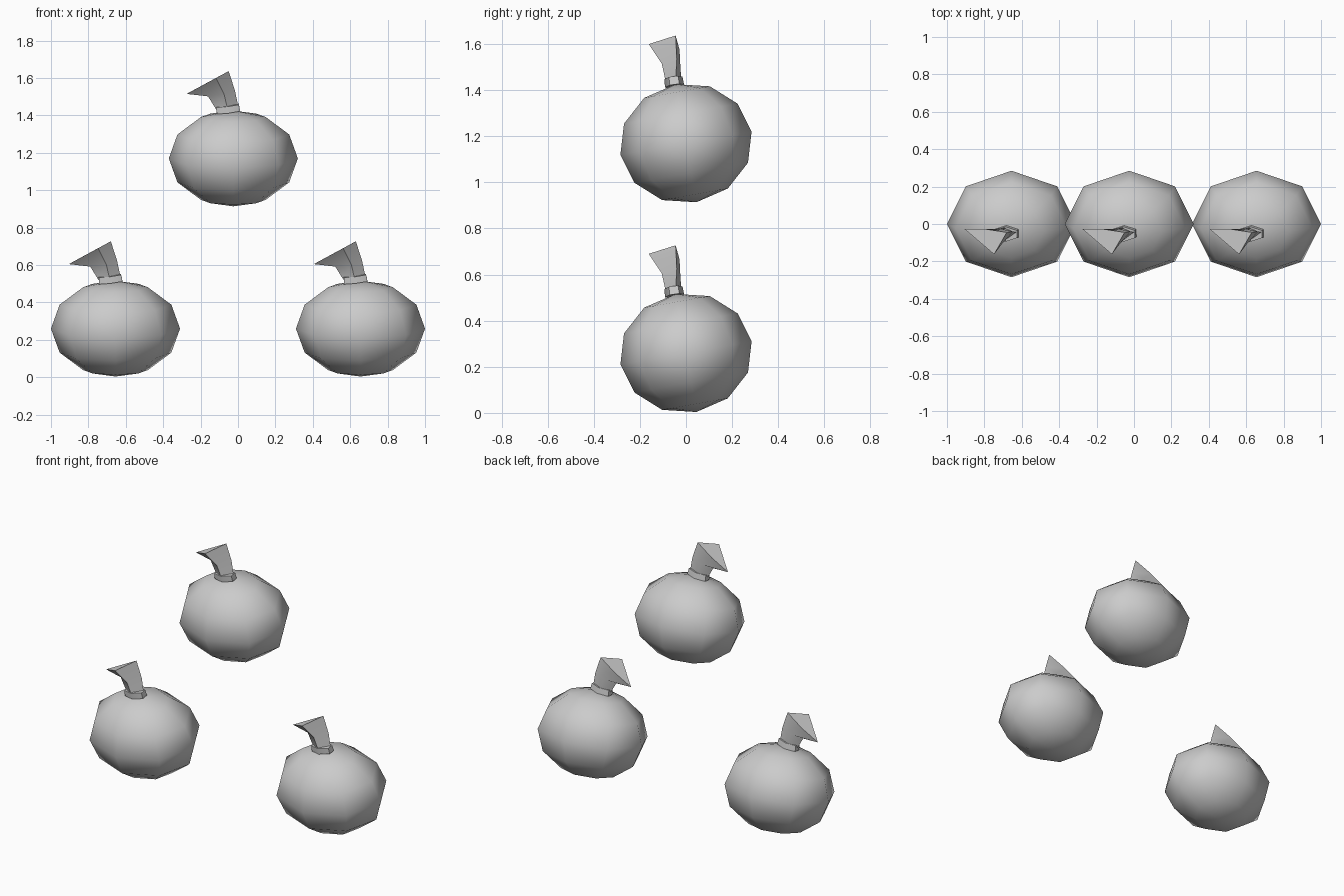
import bpy, bmesh, math
from mathutils import Matrix, Vector

if "Cube" in bpy.data.objects:
    bpy.data.objects.remove(bpy.data.objects["Cube"])


def new_object(name, bm, location, smooth=None):
    bmesh.ops.recalc_face_normals(bm, faces=bm.faces)
    mesh = bpy.data.meshes.new(name)
    bm.to_mesh(mesh)
    bm.free()
    ob = bpy.data.objects.new(name, mesh)
    bpy.context.collection.objects.link(ob)
    ob.location = location
    if smooth:
        bpy.ops.object.select_all(action='DESELECT')
        ob.select_set(True)
        bpy.context.view_layer.objects.active = ob
        bpy.ops.object.shade_smooth_by_angle(angle=math.radians(smooth))
    return ob


def make_body(location):
    # Squashed low-poly sphere leaning towards the front
    bm = bmesh.new()
    bmesh.ops.create_uvsphere(bm, u_segments=8, v_segments=6, radius=1)
    bm.transform(Matrix.Rotation(math.radians(10), 4, 'X')
                 @ Matrix.Diagonal((0.345, 0.289, 0.26, 1)))
    new_object("body", bm, location, 80)


def make_collar(location):
    # Thin tilted ring where the stem meets the body
    bm = bmesh.new()
    bmesh.ops.create_cone(bm, cap_ends=True, segments=6,
                          radius1=1, radius2=0.95, depth=1)
    bm.transform(Matrix.Translation((-0.028, -0.052, 0.265))
                 @ Matrix.Rotation(math.radians(-7), 4, 'Y')
                 @ Matrix.Rotation(math.radians(8), 4, 'X')
                 @ Matrix.Diagonal((0.073, 0.042, 0.036, 1)))
    new_object("stem_collar", bm, location, 40)


def make_stem(location):
    # Flared stem lofted through three sections, ending in a slanted cut
    sections = [
        [(-0.092, -0.052, 0.262), (-0.03, -0.087, 0.262),
         (0.028, -0.045, 0.272), (-0.03, -0.02, 0.265)],
        [(-0.135, -0.045, 0.332), (-0.05, -0.105, 0.345),
         (0.008, -0.04, 0.365), (-0.06, -0.025, 0.345)],
        [(-0.25, -0.028, 0.345), (-0.093, -0.162, 0.43),
         (-0.025, -0.045, 0.467), (-0.135, -0.028, 0.406)],
    ]
    bm = bmesh.new()
    rings = [[bm.verts.new(p) for p in s] for s in sections]
    for lo, hi in zip(rings, rings[1:]):
        for i in range(4):
            j = (i + 1) % 4
            bm.faces.new((lo[i], lo[j], hi[j], hi[i]))
    bm.faces.new(rings[0])
    bm.faces.new(rings[-1])
    new_object("stem", bm, location, 60)


# Two fruits side by side and one above
for x, z in ((-0.655, 0.26), (0.655, 0.26), (-0.025, 1.17)):
    place = Vector((x, 0, z))
    make_body(place)
    make_collar(place)
    make_stem(place)
